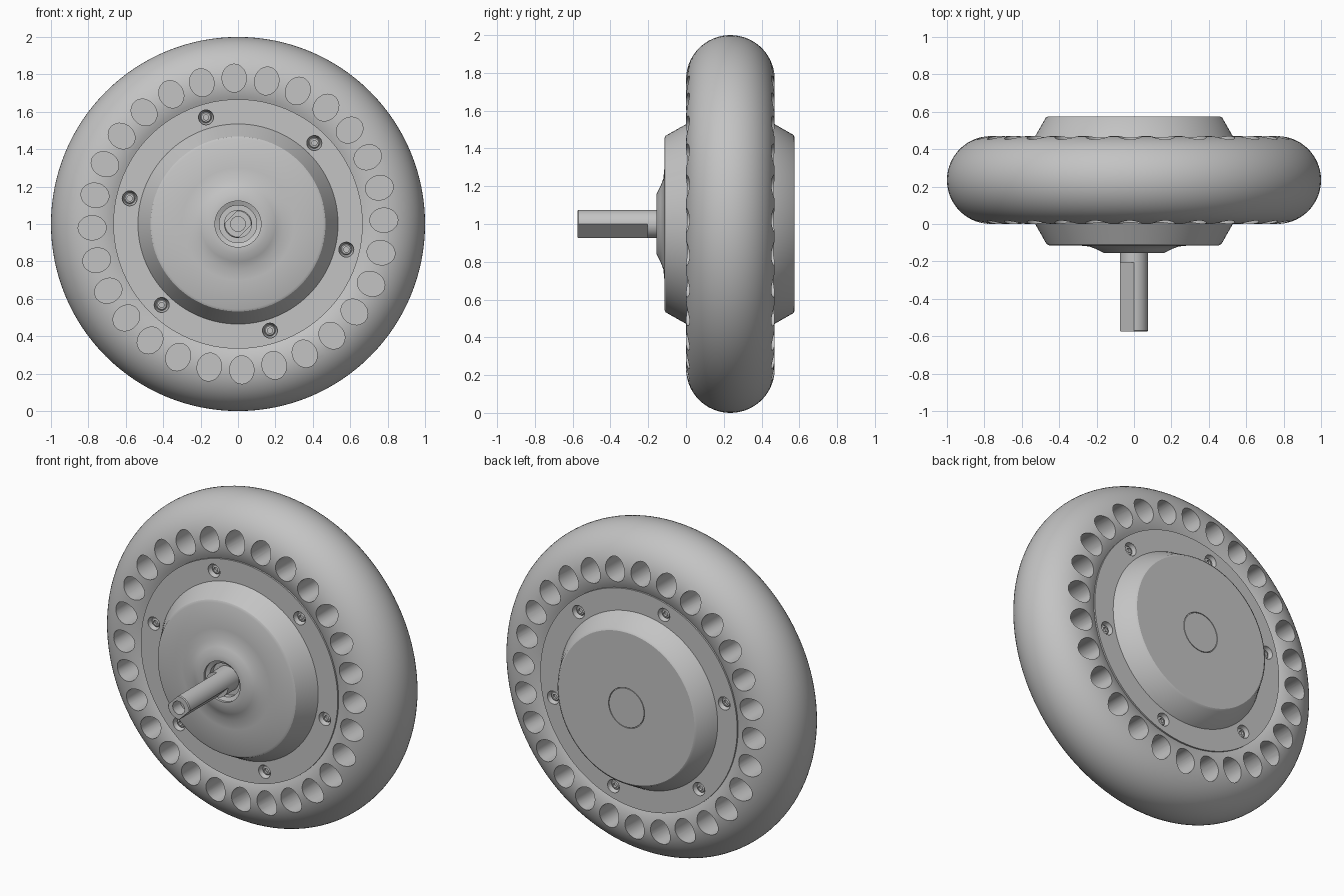
import bpy, bmesh, math
from mathutils import Matrix, Vector

if "Cube" in bpy.data.objects:
    bpy.data.objects.remove(bpy.data.objects["Cube"])

MID = 0.235        # middle plane of the tyre along y
FLANGE = 0.012     # front face of the flange
HOLES, SCREWS = 28, 6

grey = bpy.data.materials.new("mid grey")
grey.use_nodes = True
grey.diffuse_color = (0.55, 0.55, 0.55, 1)
grey.node_tree.nodes["Principled BSDF"].inputs["Base Color"].default_value = grey.diffuse_color


def finish(name, bm):
    bmesh.ops.recalc_face_normals(bm, faces=bm.faces)
    mesh = bpy.data.meshes.new(name)
    bm.to_mesh(mesh)
    bm.free()
    mesh.materials.append(grey)
    obj = bpy.data.objects.new(name, mesh)
    bpy.context.collection.objects.link(obj)
    return obj


def lathe(bm, profile, segments, place=Matrix()):
    """Revolve a closed (radius, y) outline about the y axis."""
    rings = []
    for r, y in profile:
        if r == 0:
            rings.append([bm.verts.new(place @ Vector((0, y, 0)))] * segments)
        else:
            turn = [math.tau * i / segments for i in range(segments)]
            rings.append([bm.verts.new(place @ Vector((r * math.cos(a), y, r * math.sin(a))))
                          for a in turn])
    for k, ring in enumerate(rings):
        nxt = rings[(k + 1) % len(rings)]
        for i in range(segments):
            j = (i + 1) % segments
            corners = list(dict.fromkeys((ring[i], ring[j], nxt[j], nxt[i])))
            if len(corners) > 2:
                bm.faces.new(corners)


def around(count, radius, start):
    """Placements on both sides of the wheel, with local x pointing outward."""
    for side in (1, -1):
        flip = (Matrix.Translation((0, MID, 0)) @ Matrix.Scale(side, 4, (0, 1, 0))
                @ Matrix.Translation((0, -MID, 0)))
        for i in range(count):
            angle = -math.radians(start + 360 * i / count)
            yield (Matrix.Translation((0, 0, 1)) @ flip
                   @ Matrix.Rotation(angle, 4, "Y") @ Matrix.Translation((radius, 0, 0)))


def cut(obj, cutter):
    mod = obj.modifiers.new("cut", "BOOLEAN")
    mod.operation = "DIFFERENCE"
    mod.solver = "EXACT"
    mod.object = cutter
    bpy.context.view_layer.objects.active = obj
    bpy.ops.object.modifier_apply(modifier=mod.name)
    bpy.data.objects.remove(cutter)


def smooth(obj):
    bpy.ops.object.select_all(action="DESELECT")
    obj.select_set(True)
    bpy.context.view_layer.objects.active = obj
    bpy.ops.object.shade_smooth_by_angle(angle=math.radians(30))


centre = Matrix.Translation((0, 0, 1))

# Tyre: round section, open towards the hub
bm = bmesh.new()
limit = math.acos((0.66 - 0.765) / MID)
arc = [limit * (i / 20 - 1) for i in range(41)]
lathe(bm, [(0.765 + MID * math.cos(a), MID + MID * math.sin(a)) for a in arc], 128, centre)
tyre = finish("tyre", bm)

# Blind oval pockets on both tyre sides
bm = bmesh.new()
oval = Matrix.Diagonal((1.12, 1, 0.97, 1))
for place in around(HOLES, 0.78, 1.5):
    lathe(bm, [(0, -0.1), (0.067, -0.1), (0.067, 0.2), (0, 0.2)], 32, place @ oval)
cut(tyre, finish("pocket_cutter", bm))

# Hub: flanged motor housing with a bearing boss in front and a cap seam behind
bm = bmesh.new()
front = [(0, -0.1), (0.1, -0.1), (0.1, -0.13), (0.123, -0.14), (0.123, -0.155),
         (0.16, -0.155), (0.2, -0.135), (0.24, -0.12), (0.3, -0.114), (0.455, -0.114),
         (0.468, -0.107), (0.535, FLANGE), (0.667, FLANGE)]
back = [(0.667, 2 * MID - FLANGE), (0.535, 2 * MID - FLANGE), (0.472, 0.568),
        (0.46, 0.575), (0.122, 0.575), (0.122, 0.565), (0.118, 0.565), (0.118, 0.575), (0, 0.575)]
lathe(bm, front + back, 96, centre)
hub = finish("hub", bm)

# Countersunk seats and socket screws
bm = bmesh.new()
for place in around(SCREWS, 0.595, 46.7):
    lathe(bm, [(0, -0.02), (0.04, -0.02), (0.04, 0.02), (0.03, 0.042), (0, 0.042)], 24, place)
cut(hub, finish("seat_cutter", bm))

bm = bmesh.new()
for place in around(SCREWS, 0.595, 46.7):
    lathe(bm, [(0, 0.042), (0.014, 0.042), (0.014, 0.028), (0.024, 0.03),
               (0.029, 0.036), (0.029, 0.055), (0, 0.055)], 24, place)
screws = finish("screws", bm)

# Axle with a round collar, two slanted flats and an end bore
bm = bmesh.new()
lathe(bm, [(0, -0.575), (0.07, -0.575), (0.075, -0.57), (0.075, -0.05), (0, -0.05)], 48, centre)
axle = finish("axle", bm)

bm = bmesh.new()
for side in (1, -1):
    place = (centre @ Matrix.Rotation(math.radians(45), 4, "Y")
             @ Matrix.Translation((side * 0.103, -0.405, 0)) @ Matrix.Diagonal((0.1, 0.4, 0.3, 1)))
    bmesh.ops.create_cube(bm, size=1, matrix=place)
cut(axle, finish("flat_cutter", bm))

bm = bmesh.new()
lathe(bm, [(0, -0.6), (0.04, -0.6), (0.04, -0.5), (0, -0.5)], 32, centre)
cut(axle, finish("bore_cutter", bm))

for part in (tyre, hub, screws, axle):
    smooth(part)
